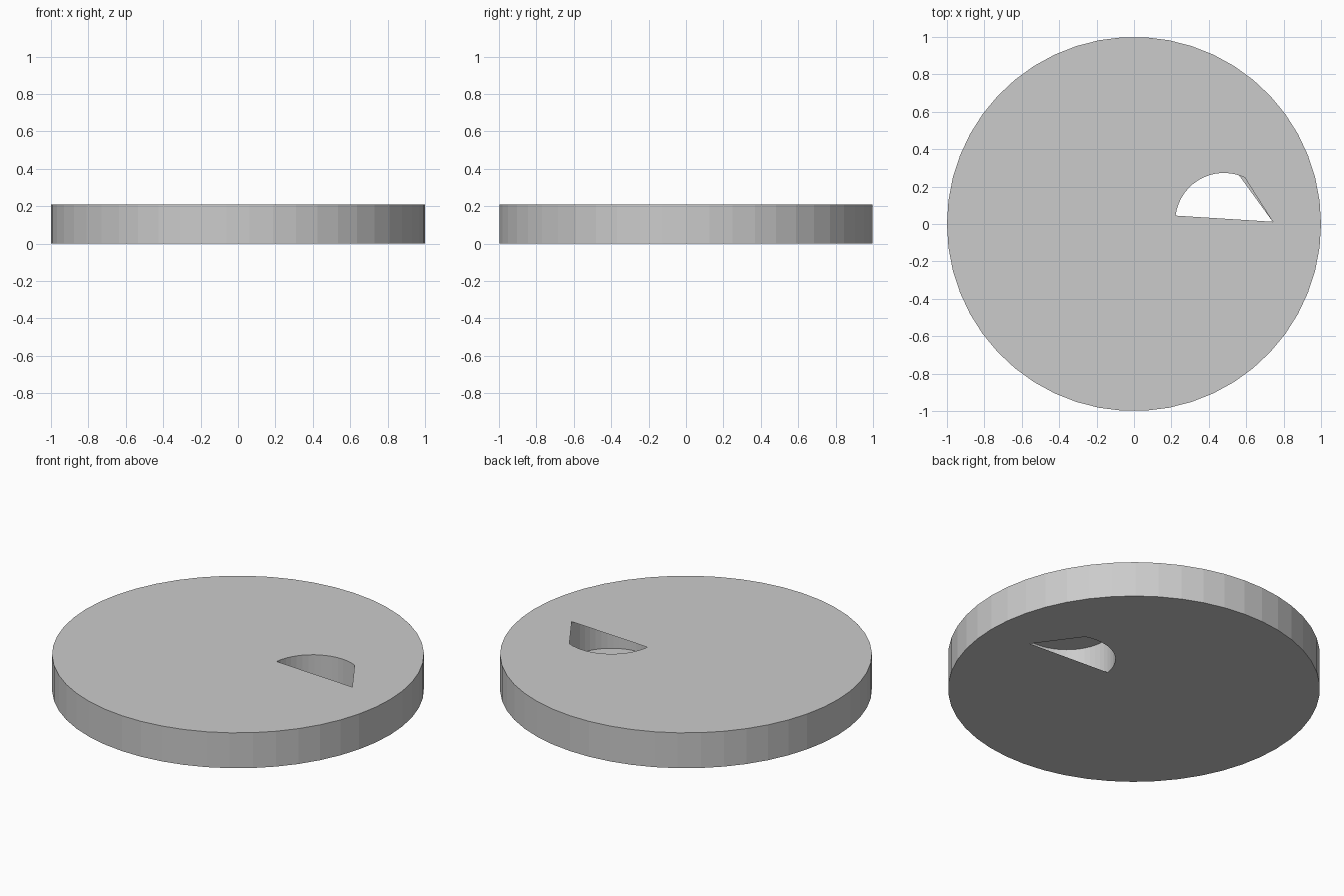
import bpy, bmesh
from math import cos, sin, tau

if "Cube" in bpy.data.objects:
    bpy.data.objects.remove(bpy.data.objects["Cube"])

SIDES = 50
HEIGHT = 0.21
bm = bmesh.new()


def ring(cx, cy, r, z):
    return [bm.verts.new((cx + r * cos(tau * i / SIDES), cy + r * sin(tau * i / SIDES), z))
            for i in range(SIDES)]


def wall(low, high, outward):
    for i in range(SIDES):
        j = (i + 1) % SIDES
        quad = [low[i], low[j], high[j], high[i]]
        bm.faces.new(quad if outward else quad[::-1])


def loop_edges(verts):
    return [bm.edges.get((a, b)) or bm.edges.new((a, b))
            for a, b in zip(verts, verts[1:] + verts[:1])]


def cap(outer, opening, up):
    res = bmesh.ops.triangle_fill(bm, use_beauty=True, use_dissolve=False,
                                  edges=loop_edges(outer) + loop_edges(opening),
                                  normal=(0, 0, up))
    for f in res["geom"]:
        if isinstance(f, bmesh.types.BMFace):
            f.normal_update()
            if f.normal.z * up < 0:
                f.normal_flip()


# Outer rim and the round bore inside the disc
rim_low, rim_high = ring(0, 0, 1, 0), ring(0, 0, 1, HEIGHT)
bore_low, bore_high = ring(0.481, 0.012, 0.261, 0), ring(0.481, 0.012, 0.261, HEIGHT)
wall(rim_low, rim_high, True)
wall(bore_low, bore_high, False)

# Flat faces, covering all of the bore except a clipped half circle
cap(rim_high, [bore_high[0]] + bore_high[9:25], 1)
cap(rim_low, [bore_low[0]] + bore_low[10:25], -1)

mesh = bpy.data.meshes.new("cam_disc")
bm.to_mesh(mesh)
bm.free()
disc = bpy.data.objects.new("cam_disc", mesh)
bpy.context.collection.objects.link(disc)
